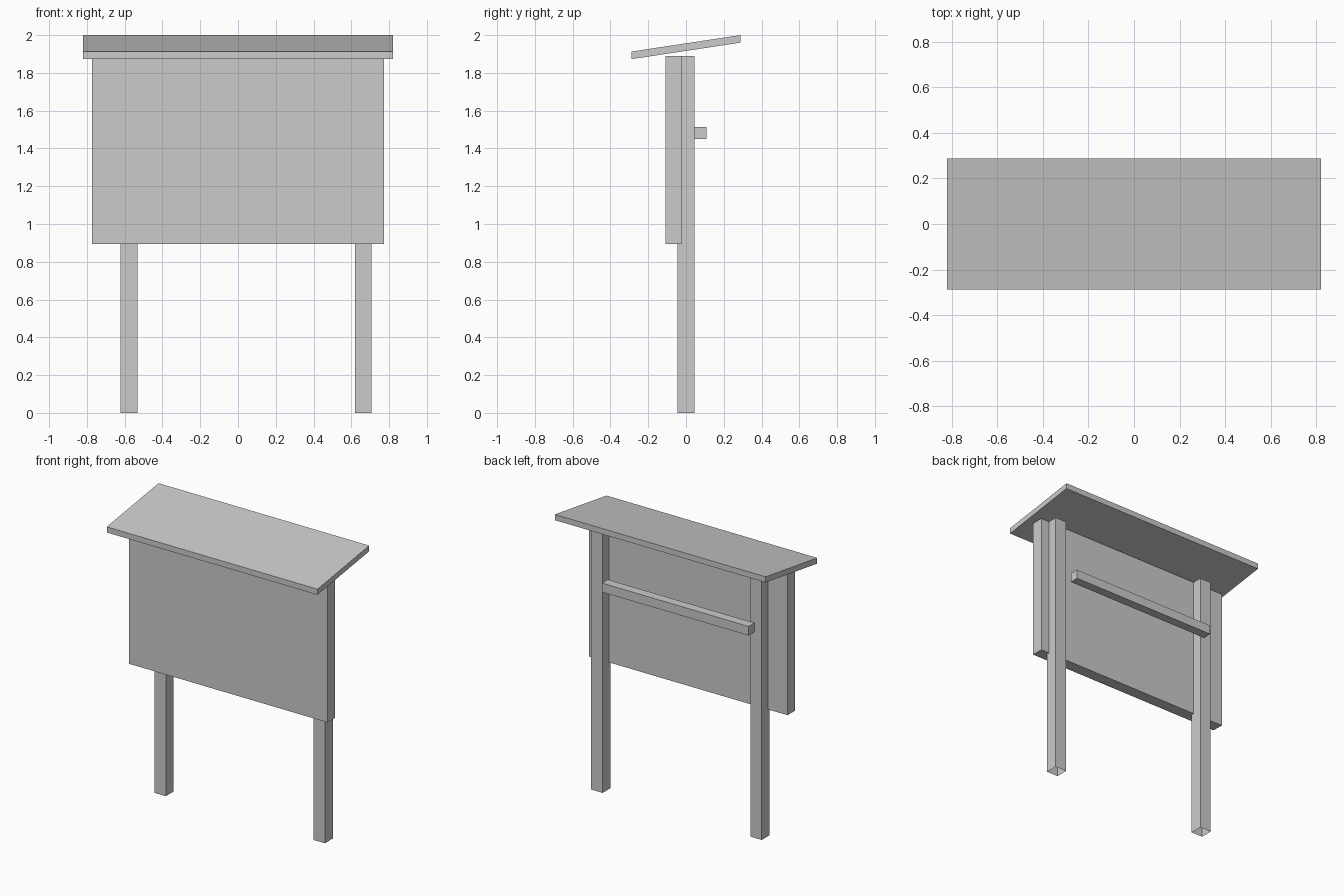
import bpy
import bmesh
from mathutils import Vector

if "Cube" in bpy.data.objects:
    bpy.data.objects.remove(bpy.data.objects["Cube"])


def box(name, x, y, z, slope=0.0, open_bottom=False):
    """Box from (min, max) ranges; slope raises z along y, keeping ends vertical."""
    bm = bmesh.new()
    bmesh.ops.create_cube(bm, size=1.0)
    for v in bm.verts:
        px, py, pz = (r[0] + (c + 0.5) * (r[1] - r[0]) for c, r in zip(v.co, (x, y, z)))
        v.co = Vector((px, py, pz + slope * py))
    if open_bottom:
        bm.normal_update()
        bottom = [f for f in bm.faces if f.normal.z < -0.9]
        bmesh.ops.delete(bm, geom=bottom, context='FACES_ONLY')
    mesh = bpy.data.meshes.new(name)
    bm.to_mesh(mesh)
    bm.free()
    obj = bpy.data.objects.new(name, mesh)
    bpy.context.collection.objects.link(obj)
    return obj


# Posts, hollow at the foot
for name, x0 in (("left_post", -0.621), ("right_post", 0.619)):
    box(name, (x0, x0 + 0.089), (-0.044, 0.044), (0.0, 1.889), open_bottom=True)

# Notice panel, sunk slightly into the posts
box("panel", (-0.774, 0.774), (-0.109, -0.025), (0.893, 1.889))

# Rear rail
box("rear_rail", (-0.563, 0.578), (0.044, 0.108), (1.449, 1.513))

# Sloping roof board
box("roof", (-0.821, 0.821), (-0.288, 0.288), (1.9165, 1.9565), slope=0.151)
